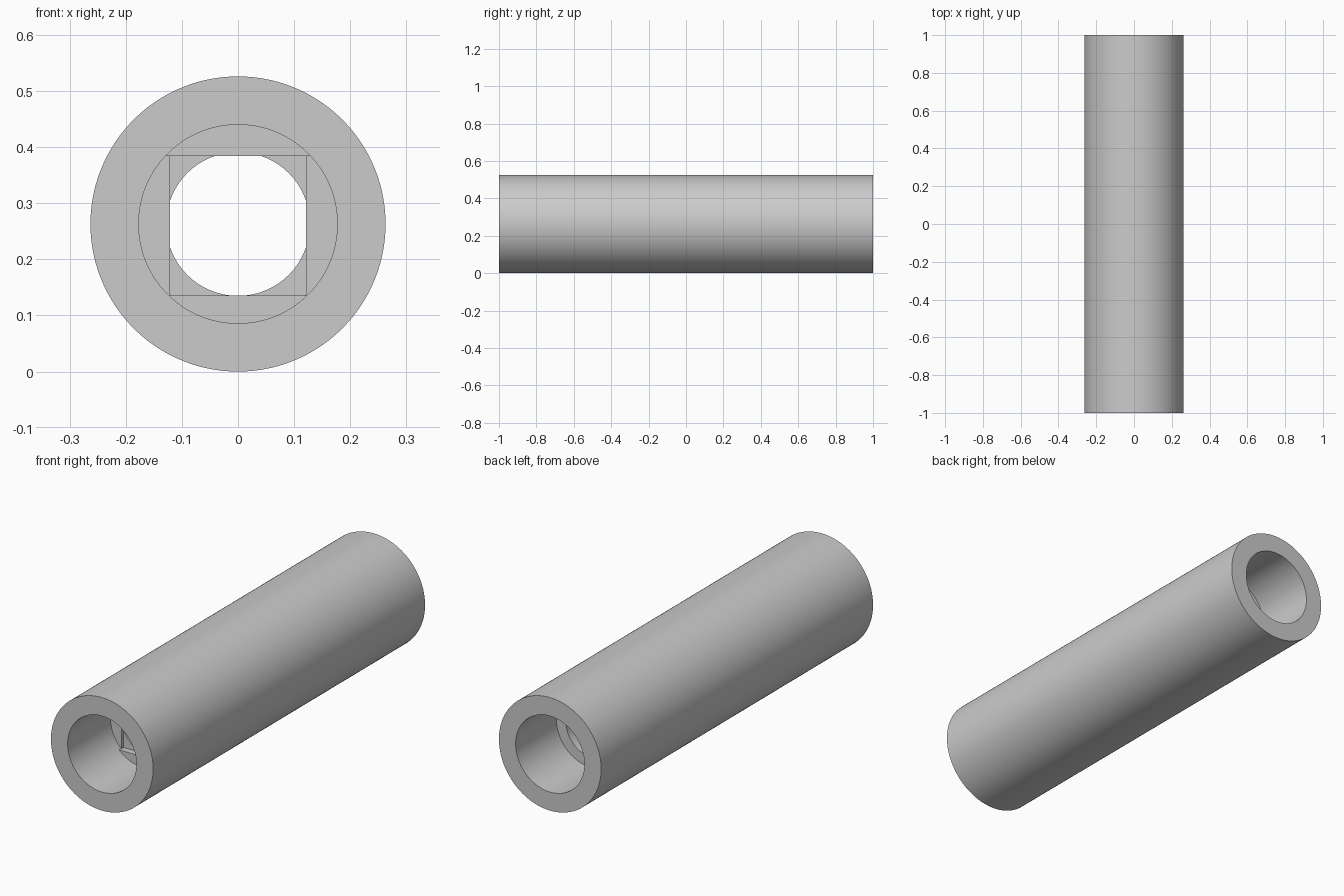
import bpy
import bmesh
from math import sin, cos, radians

cube = bpy.data.objects.get("Cube")
if cube:
    bpy.data.objects.remove(cube, do_unlink=True)

# Main dimensions
OUTER, COUNTERBORE, BORE = 0.263, 0.177, 0.128
HALF_WIDTH, TOP, BOTTOM = 0.121, 0.1215, 0.1275
SHOULDER, STEP = 0.70, 0.015
SEGMENTS = 360
FREE = 1.0  # no flat limit


def section(bm, y, radius, side=FREE, top=FREE, bottom=FREE):
    """Closed ring of vertices: a circle trimmed by flat sides."""
    ring = []
    for i in range(SEGMENTS):
        a = radians(i * 360 / SEGMENTS)
        c, s = cos(a), sin(a)
        limit = top if s > 0 else bottom
        r = min(radius, side / max(abs(c), 1e-6), limit / max(abs(s), 1e-6))
        ring.append(bm.verts.new((r * c, y, r * s + OUTER)))
    return ring


bm = bmesh.new()
slot_end = -SHOULDER + STEP
square_end = slot_end + STEP
slot = dict(radius=COUNTERBORE, top=TOP, bottom=BOTTOM)
square = dict(slot, side=HALF_WIDTH)

# Sections from the front rim, through the stepped bore, to the back rim
rings = [
    section(bm, -1, OUTER),
    section(bm, -1, COUNTERBORE),
    section(bm, -SHOULDER, COUNTERBORE),
    section(bm, -SHOULDER, **slot),
    section(bm, slot_end, **slot),
    section(bm, slot_end, **square),
    section(bm, square_end, **square),
    section(bm, square_end, BORE),
    section(bm, SHOULDER, BORE),
    section(bm, SHOULDER, COUNTERBORE),
    section(bm, 1, COUNTERBORE),
    section(bm, 1, OUTER),
]

# Skin neighbouring sections; the last joins the first as the outer wall
for a, b in zip(rings, rings[1:] + rings[:1]):
    for i in range(SEGMENTS):
        j = (i + 1) % SEGMENTS
        bm.faces.new((a[i], a[j], b[j], b[i]))
bmesh.ops.remove_doubles(bm, verts=bm.verts, dist=1e-5)

mesh = bpy.data.meshes.new("stepped_tube")
bm.to_mesh(mesh)
bm.free()
tube = bpy.data.objects.new("stepped_tube", mesh)
bpy.context.collection.objects.link(tube)

# Plain grey
grey = bpy.data.materials.new("light_grey")
grey.use_nodes = True
grey.diffuse_color = (0.6, 0.6, 0.6, 1)
grey.node_tree.nodes["Principled BSDF"].inputs["Base Color"].default_value = (0.6, 0.6, 0.6, 1)
mesh.materials.append(grey)

# Smooth walls, crisp rims
bpy.ops.object.select_all(action='DESELECT')
tube.select_set(True)
bpy.context.view_layer.objects.active = tube
bpy.ops.object.shade_smooth_by_angle(angle=radians(30))
